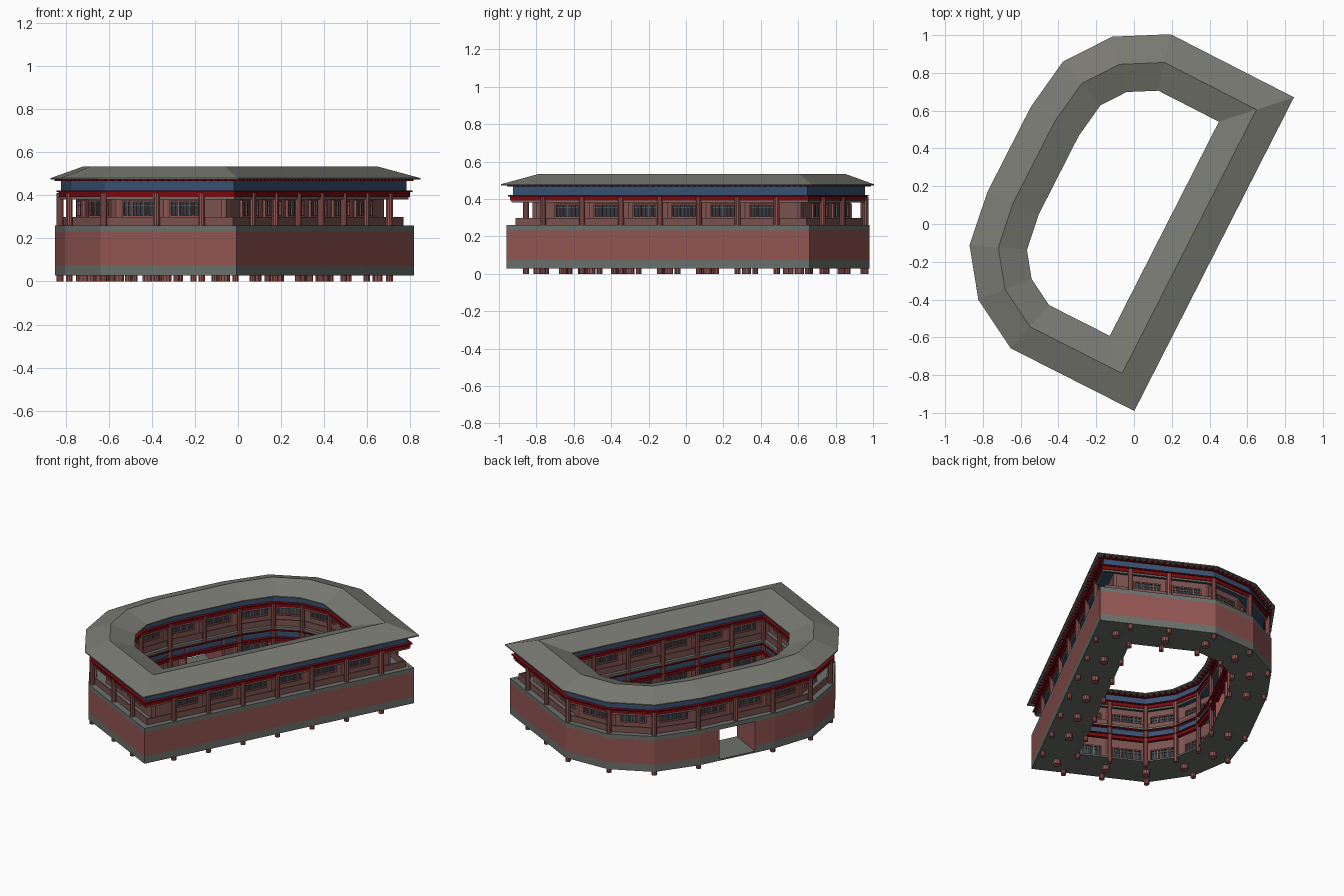
import bpy, bmesh, math
from mathutils import Vector, Matrix

if "Cube" in bpy.data.objects:
    bpy.data.objects.remove(bpy.data.objects["Cube"])

# Local frame: a runs along the straight side, b points toward the curved side
U, N = Vector((0.4536, 0.891)), Vector((-0.891, 0.4536))
ORIGIN = Vector((0.435, -0.165))
ANGLE = math.atan2(U.y, U.x)

def srgb(r, g, b):
    return [((c / 255 + 0.055) / 1.055) ** 2.4 for c in (r, g, b)] + [1]

def material(name, rgb):
    m = bpy.data.materials.new(name)
    m.diffuse_color = srgb(*rgb)
    m.use_nodes = True
    m.node_tree.nodes["Principled BSDF"].inputs["Base Color"].default_value = m.diffuse_color
    return m

ROOF = material("roof grey", (122, 122, 115))
WALL = material("clay red", (148, 86, 82))
STONE = material("stone grey", (108, 113, 108))
BEAM = material("dark red", (122, 10, 16))
BLUE = material("slate blue", (56, 82, 116))
WOOD = material("faded wood", (122, 84, 80))
PANE = material("dark pane", (52, 58, 68))

def world(p, z):
    q = ORIGIN + U * p[0] + N * p[1]
    return Vector((q.x, q.y, z))

def finish(name, bm, mat):
    bmesh.ops.recalc_face_normals(bm, faces=bm.faces)
    me = bpy.data.meshes.new(name)
    bm.to_mesh(me)
    bm.free()
    me.materials.append(mat)
    ob = bpy.data.objects.new(name, me)
    bpy.context.collection.objects.link(ob)

# Centre line of the ring, D shaped
half = [Vector(p) for p in ((.784, .16), (.785, .707), (.668, .915), (.487, 1.047), (.243, 1.083))]
RING = half + [Vector((-p.x, p.y)) for p in reversed(half)]
GATE = 0.12
OPEN = [Vector((-GATE, 1.083))] + RING[5:] + RING[:5] + [Vector((GATE, 1.083))]

def normal(p, q):
    d = (q - p).normalized()
    return Vector((d.y, -d.x))

def miter(path, i, closed=True):
    n = len(path)
    if not closed and i == 0:
        return normal(path[0], path[1])
    if not closed and i == n - 1:
        return normal(path[-2], path[-1])
    n1, n2 = normal(path[i - 1], path[i]), normal(path[i], path[(i + 1) % n])
    return (n1 + n2) / (1 + n1.dot(n2))

def sweep(name, profile, mat, closed=True):
    """Sweep an (offset, z) profile round the ring; open paths leave the gate free."""
    path = RING if closed else OPEN
    bm = bmesh.new()
    loops = [[bm.verts.new(world(p + miter(path, i, closed) * o, z)) for o, z in profile]
             for i, p in enumerate(path)]
    k = len(profile)
    for i in range(len(path) if closed else len(path) - 1):
        A, B = loops[i], loops[(i + 1) % len(path)]
        for j in range(k):
            bm.faces.new((A[j], A[(j + 1) % k], B[(j + 1) % k], B[j]))
    if not closed:
        bm.faces.new(loops[0])
        bm.faces.new(loops[-1])
    finish(name, bm, mat)

def band(name, o0, o1, z0, z1, mat, closed=True):
    sweep(name, [(o0, z0), (o1, z0), (o1, z1), (o0, z1)], mat, closed)

def box(bm, p, along, z, size):
    """Box centred at local p, first size axis along the given direction."""
    rot = Matrix.Rotation(ANGLE + math.atan2(along.y, along.x), 4, 'Z')
    mat = Matrix.Translation(world(p, z)) @ rot @ Matrix.Diagonal((*size, 1))
    bmesh.ops.create_cube(bm, size=1, matrix=mat)

# Roof
sweep("roof", [(-.148, .472), (-.148, .479), (0, .533), (.148, .479), (.148, .472), (0, .49)], ROOF)

# Top frieze and beams on both faces
band("frieze_core", -.10, .10, .42, .468, BLUE)
band("eave_plate", -.112, .112, .467, .473, BEAM)
for s, side in ((1, "outer"), (-1, "inner")):
    band(side + "_beam", s * .09, s * .111, .392, .415, BEAM)
    band(side + "_beam_lip", s * .09, s * .120, .414, .421, BEAM)
    band(side + "_beam_trim", s * .093, s * .106, .381, .392, STONE)
    band(side + "_parapet", s * .080, s * .089, .258, .298, WOOD)

# Upper storey wall and floor
band("upper_wall", -.022, .022, .26, .42, WOOD)
band("upper_floor", -.11, .11, .236, .259, STONE)

# Fortified outer wall with stone bands
band("wall_top_band", .106, .126, .232, .26, STONE)
band("outer_wall", .108, .126, .075, .232, WALL, False)
band("wall_foot_band", .108, .126, .028, .075, STONE, False)
band("ground_floor", -.11, .126, .028, .038, STONE)

# Courtyard face of the ground storey
band("courtyard_frieze", -.10, -.09, .192, .238, BLUE)
band("courtyard_beam", -.111, -.09, .166, .188, BEAM)
band("courtyard_beam_lip", -.120, -.09, .187, .193, BEAM)
band("courtyard_floor_lip", -.120, -.09, .236, .243, BEAM)
band("lower_wall", -.022, .022, .036, .238, WOOD, False)

# Gate passage side walls
bm = bmesh.new()
for s in (-1, 1):
    box(bm, (s * (GATE + .006), 1.083 + .01), Vector((0, 1)), .134, (.23, .012, .196))
finish("gate_jambs", bm, WALL)

# Stations for columns: (point, outward direction, kind)
extra = {0: [(.785, .225), (.785, .46)], 4: [(0, 1.083)], 8: [(-.785, .46), (-.785, .225)],
         9: [(.2333 * i, .16) for i in range(-3, 4)]}
stations = []
for i, p in enumerate(RING):
    q = RING[(i + 1) % 10]
    stations.append((p, miter(RING, i), "corner" if i in (0, 9) else "both"))
    for e in extra.get(i, []):
        near = abs(e[0]) > .69 and e[1] < .3
        kind = "outer" if near else "gate" if i == 4 else "both"
        stations.append((Vector(e), normal(p, q), kind))

def column(bm, p, r, z0, z1):
    bmesh.ops.create_cone(bm, cap_ends=True, segments=10, radius1=r, radius2=r, depth=z1 - z0,
                          matrix=Matrix.Translation(world(p, (z0 + z1) / 2)))

# Columns run from the ground to the beams
for name, off, skip, r in (("outer_columns", .104, "corner", .016),
                           ("inner_columns", -.104, "outer", .015),
                           ("middle_columns", 0, "outer", .024)):
    bm = bmesh.new()
    for p, d, kind in stations:
        if kind != skip:
            column(bm, p + d * off, r, .24 if kind == "gate" else 0, .41)
    finish(name, bm, WALL)

# Windows in every bay, on both faces upstairs and the courtyard face below
frames, panes, bars = bmesh.new(), bmesh.new(), bmesh.new()

def window(c, d, out, w, z, h):
    f = c + out * .027
    for s in (-1, 1):
        box(frames, f, d, z + s * h / 2, (w, .016, .008))
        box(frames, f + d * s * w / 2, d, z, (.008, .016, h + .008))
        box(frames, f + d * s * w * .22, d, z, (.006, .014, h))
    box(panes, c + out * .0235, d, z, (w, .005, h))
    box(bars, f, d, z + h * .22, (w, .008, .004))
    n = max(4, int(w / .02))
    for i in range(1, n):
        box(bars, f + d * (i / n - .5) * w, d, z, (.003, .008, h))

for i, (p, _, k1) in enumerate(stations):
    q, _, k2 = stations[(i + 1) % len(stations)]
    length = (q - p).length
    if length < .12:
        continue
    d, out, c = (q - p) / length, normal(p, q), (p + q) / 2
    for s in (1, -1):
        window(c, d, out * s, length - .075, .338, .07)
    if "gate" not in (k1, k2):
        window(c, d, -out, length - .075, .11, .07)
finish("window_frames", frames, WALL)
finish("window_panes", panes, PANE)
finish("window_lattice", bars, STONE)

# Rows of rafter ends under the eaves and joist ends under the beams
rafters = bmesh.new()
for i, p in enumerate(RING):
    q = RING[(i + 1) % 10]
    for off in (.118, -.118):
        a = p + miter(RING, i) * off
        b = q + miter(RING, (i + 1) % 10) * off
        n = max(2, int((b - a).length / .035))
        for k in range(n):
            box(rafters, a.lerp(b, (k + .5) / n), (b - a).normalized(), .471, (.009, .03, .009))
finish("rafter_ends", rafters, BEAM)
